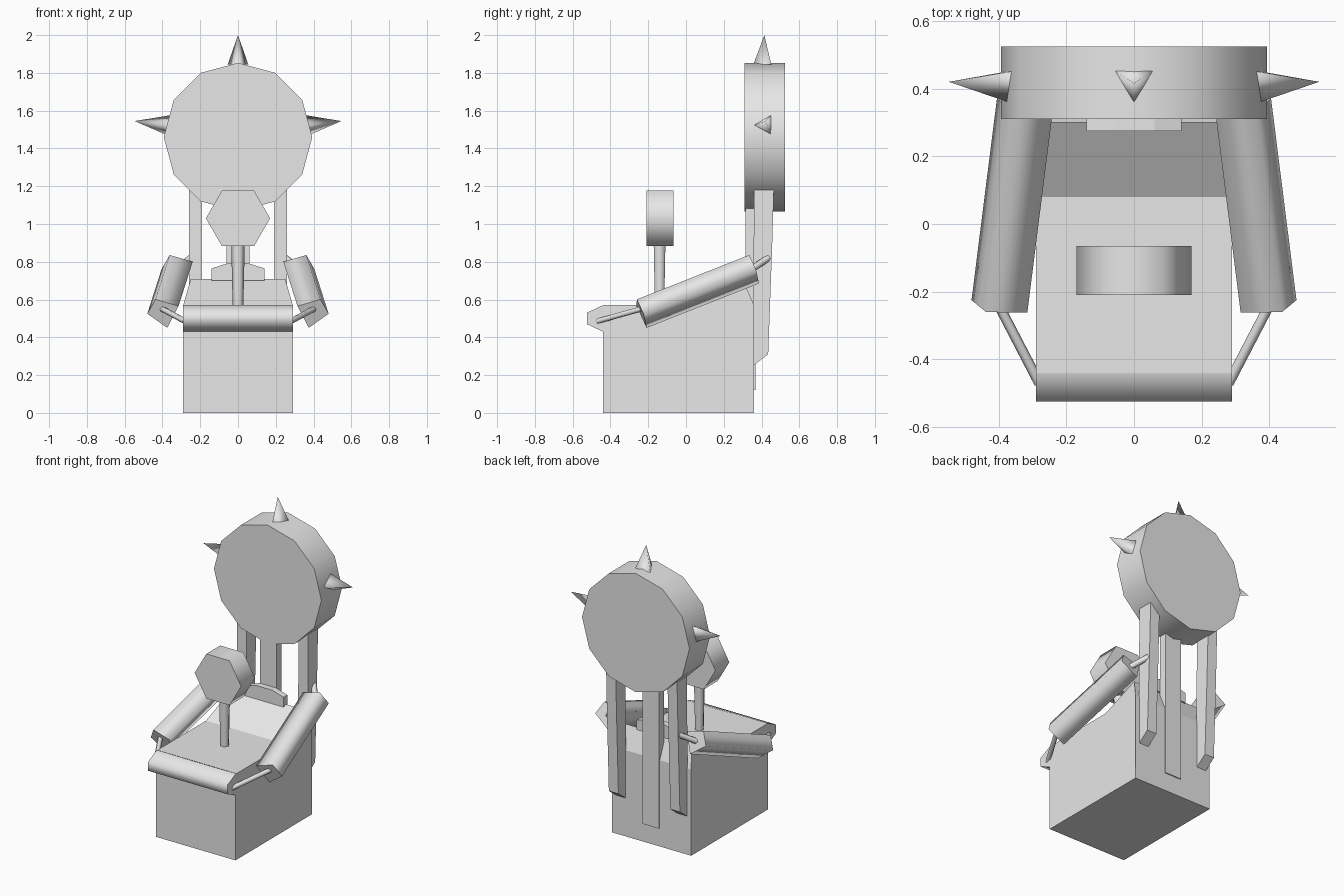
import bpy
import bmesh
from math import sin, cos, pi, radians
from mathutils import Vector

cube = bpy.data.objects.get("Cube")
if cube:
    bpy.data.objects.remove(cube, do_unlink=True)

grey = bpy.data.materials.new("plain_grey")
grey.use_nodes = True
grey.diffuse_color = (0.8, 0.8, 0.8, 1)
grey.node_tree.nodes["Principled BSDF"].inputs["Base Color"].default_value = (0.8, 0.8, 0.8, 1)


def loft(name, ring_a, ring_b, smooth=True):
    """Bridge two matching rings and cap them; the cap edges stay sharp."""
    bm = bmesh.new()
    a = [bm.verts.new(p) for p in ring_a]
    b = [bm.verts.new(p) for p in ring_b]
    caps = [bm.faces.new(a), bm.faces.new(b)]
    for i in range(len(a)):
        j = (i + 1) % len(a)
        bm.faces.new((a[i], a[j], b[j], b[i])).smooth = smooth
    for cap in caps:
        for edge in cap.edges:
            edge.smooth = False
    bmesh.ops.recalc_face_normals(bm, faces=bm.faces)
    return finish(name, bm)


def finish(name, bm):
    mesh = bpy.data.meshes.new(name)
    bm.to_mesh(mesh)
    bm.free()
    mesh.materials.append(grey)
    obj = bpy.data.objects.new(name, mesh)
    bpy.context.collection.objects.link(obj)
    return obj


def extrude_x(name, profile, x0, x1, smooth=False):
    """Profile of (y, z) points swept between two x positions."""
    return loft(name, [(x0, y, z) for y, z in profile],
                [(x1, y, z) for y, z in profile], smooth)


def disc(name, sides, radius, z, y0, y1):
    """Upright disc that faces the front."""
    def ring(y):
        return [(radius * cos(2 * pi * i / sides), y,
                 z + radius * sin(2 * pi * i / sides)) for i in range(sides)]
    return loft(name, ring(y0), ring(y1))


def rod(name, start, end, r0, r1, sides=6):
    """Tapered bar between two points."""
    start, end = Vector(start), Vector(end)
    turn = (end - start).to_track_quat("Z", "Y")

    def ring(centre, r):
        return [centre + turn @ Vector((r * cos(2 * pi * i / sides),
                                        r * sin(2 * pi * i / sides), 0))
                for i in range(sides)]
    return loft(name, ring(start, r0), ring(end, r1))


def spike(name, base, tip):
    """Three-sided spike with one base corner pointing forward."""
    base, tip = Vector(base), Vector(tip)
    axis = (tip - base).normalized()
    forward = Vector((0, -1, 0))
    side = axis.cross(forward)
    bm = bmesh.new()
    corners = [bm.verts.new(base + 0.063 * (cos(t) * forward + sin(t) * side))
               for t in (0, radians(120), radians(240))]
    apex = bm.verts.new(tip)
    floor = bm.faces.new(corners)
    for i in range(3):
        bm.faces.new((corners[i], corners[(i + 1) % 3], apex)).smooth = True
    for edge in floor.edges:
        edge.smooth = False
    bmesh.ops.recalc_face_normals(bm, faces=bm.faces)
    return finish(name, bm)


# Seat block: (half width, y, z), pinched at the raised rear ridge
block = [(0.29, -0.44, 0), (0.29, -0.44, 0.57), (0.29, 0.08, 0.57),
         (0.25, 0.30, 0.71), (0.29, 0.36, 0.57), (0.29, 0.36, 0)]
loft("seat_block", block, [(-x, y, z) for x, y, z in block], smooth=False)

# Rounded lip along the front edge
extrude_x("front_lip", [(-0.43, 0.43), (-0.44, 0.43), (-0.525, 0.47),
                        (-0.525, 0.53), (-0.44, 0.57), (-0.43, 0.57)],
          -0.29, 0.29, smooth=True)

# Control stick with hexagonal head
rod("stick", (0, -0.14, 0.55), (0, -0.14, 0.90), 0.028, 0.036)
disc("stick_head", 6, 0.17, 1.03, -0.21, -0.065)

# Large twelve-sided back disc
disc("back_disc", 12, 0.393, 1.46, 0.31, 0.525)
spike("top_spike", (0, 0.42, 1.845), (0, 0.415, 2.0))

# Centre bar and small pad at the ridge
extrude_x("centre_bar", [(0.315, 1.15), (0.367, 1.15), (0.367, 0.12), (0.315, 0.12)],
          -0.06, 0.06)
pad = [(-0.14, 0.70), (0.14, 0.70), (0.14, 0.765), (0.06, 0.79),
       (-0.06, 0.79), (-0.14, 0.765)]
loft("back_pad", [(x, 0.275, z) for x, z in pad], [(x, 0.315, z) for x, z in pad], False)

# Mirrored parts
leg = [(0.355, 0.25), (0.435, 0.31), (0.455, 0.85), (0.465, 1.18), (0.36, 1.18)]
arm_section = [(0.08, 0), (0.037, 0.076), (-0.085, 0.04), (-0.025, -0.075)]
arm_front, arm_back = Vector((0.40, -0.235, 0.525)), Vector((0.325, 0.36, 0.76))
axis = arm_back - arm_front

for side, s in (("left", 1), ("right", -1)):
    extrude_x(side + "_back_post", leg, s * 0.19, s * 0.26)
    spike(side + "_spike", (s * 0.363, 0.42, 1.522), (s * 0.547, 0.42, 1.545))

    # Arm ends are cut square to the arm's axis
    def arm_ring(centre):
        return [(s * (centre.x + dx),
                 centre.y - (axis.x * dx + axis.z * dz) / axis.y,
                 centre.z + dz) for dx, dz in arm_section]
    loft(side + "_arm", arm_ring(arm_front), arm_ring(arm_back))

    # Thin rods joining the arm to the lip and to the post
    rod(side + "_front_rod", (s * 0.41, -0.22, 0.555), (s * 0.28, -0.47, 0.485),
        0.015, 0.015)
    rod(side + "_rear_rod", (s * 0.33, 0.34, 0.755), (s * 0.25, 0.435, 0.82),
        0.018, 0.018)
